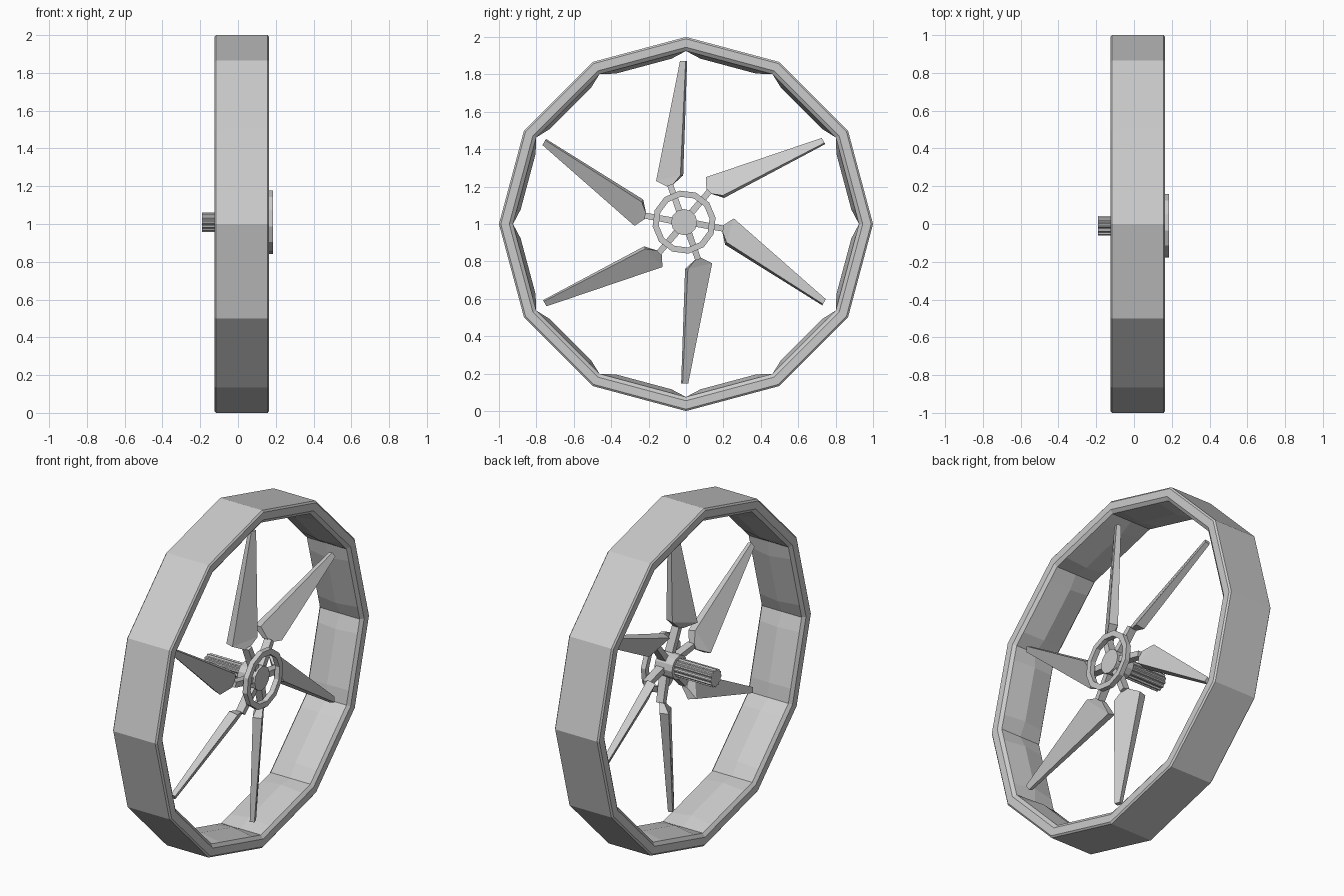
import bpy, bmesh
from math import sin, cos, pi, radians
from mathutils import Vector

if "Cube" in bpy.data.objects:
    bpy.data.objects.remove(bpy.data.objects["Cube"])

CY, CZ = -0.01, 1.01          # hub centre


def make_object(name, bm):
    bmesh.ops.recalc_face_normals(bm, faces=bm.faces[:])
    mesh = bpy.data.meshes.new(name)
    bm.to_mesh(mesh)
    bm.free()
    ob = bpy.data.objects.new(name, mesh)
    bpy.context.collection.objects.link(ob)
    return ob


def loft(bm, loops, cap=True, wrap=False):
    rows = [[bm.verts.new(p) for p in lp] for lp in loops]
    n = len(rows[0])
    pairs = list(zip(rows, rows[1:]))
    if wrap:
        pairs.append((rows[-1], rows[0]))
    for a, b in pairs:
        for i in range(n):
            j = (i + 1) % n
            bm.faces.new((a[i], a[j], b[j], b[i]))
    if cap and not wrap:
        bm.faces.new(rows[0])
        bm.faces.new(rows[-1])


def circle(x, r, n, cy=CY, cz=CZ, phase=0.0):
    return [Vector((x, cy + r * cos(2 * pi * i / n + phase),
                    cz + r * sin(2 * pi * i / n + phase))) for i in range(n)]


# Outer shroud: twelve flat sides, chamfered rims, inner panels swelling slightly
def rim_loop(x, r, swell=0.0):
    pts = []
    for k in range(12):
        for off in (0, 5, 25):
            rr = r * cos(radians(15)) / cos(radians(off - 15))
            if off:
                rr -= swell
            a = radians(30 * k + off)
            pts.append(Vector((x, rr * cos(a), 1 + rr * sin(a))))
    return pts


bm = bmesh.new()
profile = [(-0.125, 0.99, 0), (-0.117, 1, 0), (0.157, 1, 0), (0.165, 0.99, 0),
           (0.165, 0.945, 0), (0.15, 0.925, 0), (0.02, 0.925, 0.02),
           (-0.11, 0.925, 0), (-0.125, 0.945, 0)]
loft(bm, [rim_loop(*p) for p in profile], wrap=True)
make_object("outer_shroud", bm)


# Blades: pitched tapering boxes, pointed at the root, on angled stems
def to_world(angle, x, t, r):
    return Vector((x, CY + r * cos(angle) - t * sin(angle),
                   CZ + r * sin(angle) + t * cos(angle)))


def section(angle, near, far, depth, skew):
    # near / far are (x, tangent, radius) of the two front edges
    (x0, t0, r0), (x1, t1, r1) = near, far
    return [to_world(angle, x0, t0, r0), to_world(angle, x1, t1, r1),
            to_world(angle, x1 - depth, t1 - skew, r1),
            to_world(angle, x0 - depth, t0 - skew, r0)]


for k in range(6):
    ang = radians(30 + 60 * k)
    bm = bmesh.new()
    loft(bm, [section(ang, (0.13, 0.06, 0.20), (0.12, 0.09, 0.19), 0.035, 0.0),
              section(ang, (0.15, 0.02, 0.25), (0.075, 0.15, 0.22), 0.05, 0.015),
              section(ang, (0.12, -0.008, 0.862), (0.11, 0.022, 0.862), 0.025, 0.008)])
    make_object(f"blade_{k + 1}", bm)
    bm = bmesh.new()
    loft(bm, [section(ang, (0.155, 0.003, 0.05), (0.155, 0.037, 0.04), 0.05, 0.0),
              section(ang, (0.14, 0.06, 0.205), (0.14, 0.09, 0.195), 0.045, 0.0)])
    make_object(f"blade_stem_{k + 1}", bm)

# Hub
bm = bmesh.new()
loft(bm, [circle(0.05, 0.07, 12), circle(0.165, 0.07, 12)])
make_object("hub", bm)

# Front retaining ring
bm = bmesh.new()
ph = radians(8)
loft(bm, [circle(x, r, 12, phase=ph) for x, r in
          ((0.155, 0.137), (0.155, 0.17), (0.185, 0.17), (0.185, 0.137))], wrap=True)
make_object("retaining_ring", bm)

# Fluted drive shaft
bm = bmesh.new()


def fluted(x):
    pts = circle(x, 1.0, 48)
    c = Vector((x, CY, CZ))
    return [c + (p - c) * (0.052 if i % 4 < 2 else 0.045) for i, p in enumerate(pts)]


loft(bm, [fluted(-0.19), fluted(0.06)])
make_object("drive_shaft", bm)
